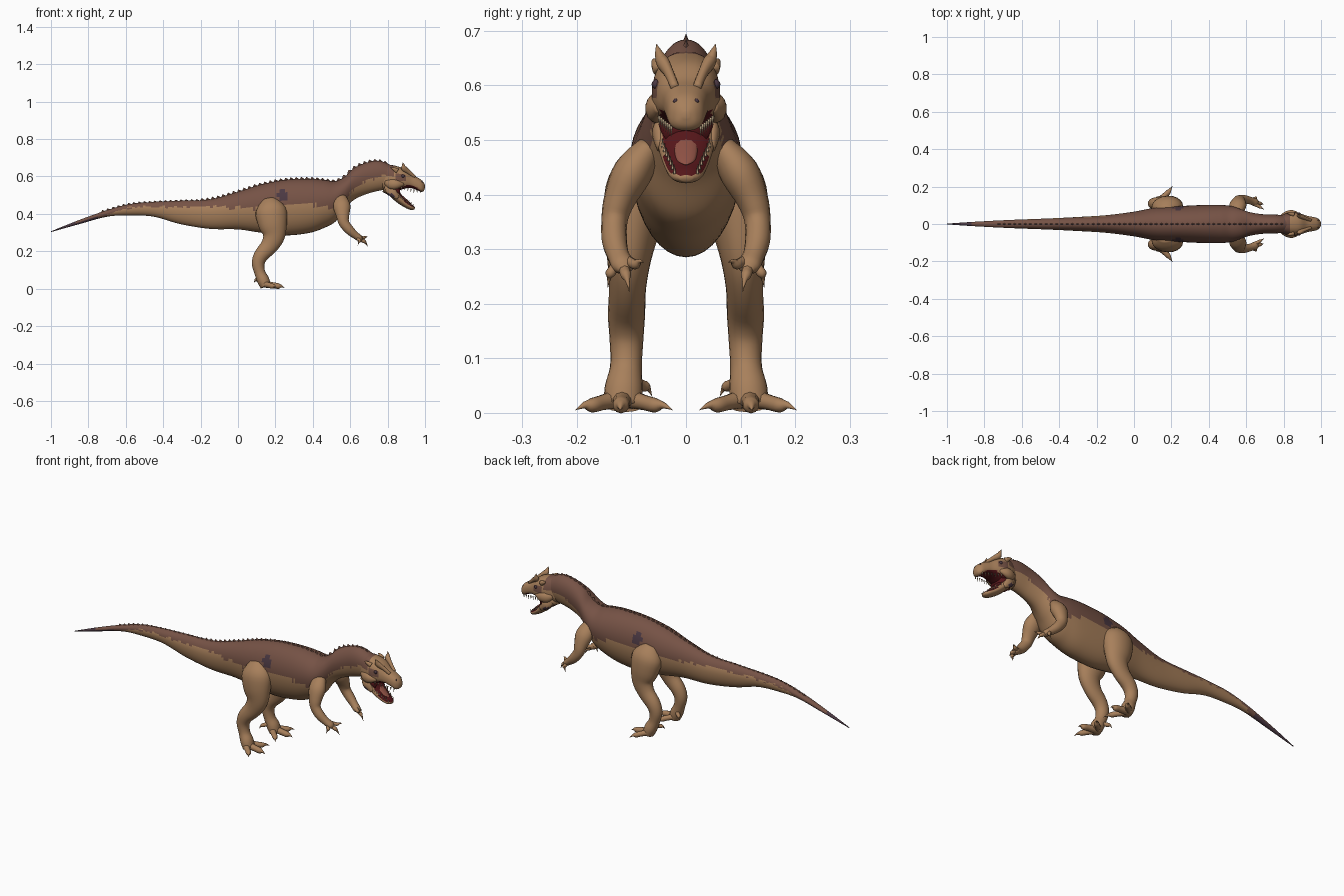
import bpy, bmesh, math, random
from mathutils import Vector

random.seed(4)


def material(name, rgb):
    m = bpy.data.materials.new(name)
    m.diffuse_color = (*rgb, 1)
    return m


TAN, BROWN, DARK, RED, TONGUE, IVORY = range(6)
MATS = [material("tan_skin", (0.39, 0.215, 0.105)),
        material("brown_back", (0.18, 0.085, 0.06)),
        material("dark_purple", (0.07, 0.04, 0.055)),
        material("mouth_red", (0.09, 0.008, 0.01)),
        material("tongue_pink", (0.28, 0.085, 0.06)),
        material("tooth_ivory", (0.5, 0.38, 0.24))]


def spline(rows, n):
    """Catmull-Rom interpolation of equal-length rows."""
    rows = [Vector(r) for r in rows]
    out = []
    for i in range(len(rows) - 1):
        a, b, c, d = (rows[max(0, i - 1)], rows[i], rows[i + 1],
                      rows[min(len(rows) - 1, i + 2)])
        for k in range(n):
            t = k / n
            out.append(0.5 * (2 * b + (c - a) * t + (2 * a - 5 * b + 4 * c - d) * t * t
                              + (3 * b - a - 3 * c + d) * t ** 3))
    return out + [rows[-1]]


def finish(name, bm, color=TAN, mirror=False, smooth=True):
    bmesh.ops.recalc_face_normals(bm, faces=bm.faces)
    bm.normal_update()
    for f in bm.faces:
        f.smooth = smooth
        f.material_index = color(f.calc_center_median(), f.normal) if callable(color) else color
    me = bpy.data.meshes.new(name)
    bm.to_mesh(me)
    bm.free()
    for m in MATS:
        me.materials.append(m)
    ob = bpy.data.objects.new(name, me)
    bpy.context.collection.objects.link(ob)
    if mirror:
        ob.modifiers.new("mirror", 'MIRROR').use_axis = (False, True, False)
        ob.modifiers["mirror"].use_mirror_merge = False
    return ob


def add_loft(bm, rings):
    vs = [[bm.verts.new(p) for p in r] for r in rings]
    n = len(vs[0])
    for a, b in zip(vs, vs[1:]):
        for i in range(n):
            j = (i + 1) % n
            bm.faces.new((a[i], a[j], b[j], b[i]))
    bm.faces.new(vs[0])
    bm.faces.new(vs[-1])


def section(x, top, bot, w, widest=0.55, p=1.0, n=36):
    """Upright cross-section ring at x."""
    mid = bot + widest * (top - bot)
    pts = []
    for i in range(n):
        a = 2 * math.pi * i / n
        s, c = math.sin(a), math.cos(a)
        h = top - mid if c > 0 else mid - bot
        pts.append((x, w * math.copysign(abs(s) ** p, s), mid + h * math.copysign(abs(c) ** p, c)))
    return pts


def add_tube(bm, rows, sides=14, n=4):
    """Limb along rows of (x, y, z, fore-aft radius, sideways radius)."""
    rows = spline(rows, n)
    rings = []
    for i, r in enumerate(rows):
        t = (Vector(rows[min(i + 1, len(rows) - 1)][:3]) - Vector(rows[max(i - 1, 0)][:3])).normalized()
        ref = Vector((0, 1, 0))
        side = (ref - t * ref.dot(t)).normalized()
        up = t.cross(side)
        ring = []
        for k in range(sides):
            a = 2 * math.pi * k / sides
            ring.append(Vector(r[:3]) + up * (max(r[3], 0.0004) * math.cos(a))
                        + side * (max(r[4], 0.0004) * math.sin(a)))
        rings.append(ring)
    add_loft(bm, rings)


def tubes(name, paths, color=TAN, mirror=True, sides=14):
    bm = bmesh.new()
    for p in paths:
        add_tube(bm, p, sides)
    return finish(name, bm, color, mirror)


# Body, tail and neck: x, top, bottom, half width, height of the back colour
BODY = spline([(-1.0, .307, .303, .002, .2), (-.85, .367, .345, .012, .3), (-.70, .42, .385, .02, .39),
               (-.58, .452, .392, .025, .432), (-.45, .464, .385, .03, .438), (-.31, .470, .346, .037, .44),
               (-.15, .478, .320, .047, .438), (0, .518, .317, .066, .432), (.12, .556, .30, .088, .435),
               (.25, .582, .285, .096, .452), (.38, .588, .298, .102, .452), (.46, .582, .325, .102, .436),
               (.52, .575, .358, .096, .436), (.57, .598, .425, .080, .475), (.62, .644, .475, .063, .535),
               (.69, .675, .507, .052, .575), (.76, .683, .525, .050, .60), (.83, .655, .535, .045, .605)], 9)


def body_at(x):
    for a, b in zip(BODY, BODY[1:]):
        if a[0] <= x <= b[0]:
            return a.lerp(b, (x - a[0]) / (b[0] - a[0]))
    return BODY[-1]


def body_color(c, n):
    if c.x < -.87 or (c.x < -.74 and n.z < -.2):
        return DARK
    if ((c.x - .24) / .028) ** 2 + ((c.z - .50) / .026) ** 2 < 1:
        return DARK
    edge = body_at(c.x)[4] + random.uniform(-.007, .007)
    return BROWN if c.z > edge else TAN


bm = bmesh.new()
add_loft(bm, [section(*r[:4]) for r in BODY])
finish("body", bm, body_color)

# Row of scales down the spine
bm = bmesh.new()
x = -.72
while x < .82:
    z = body_at(x)[1]
    s = .011 if x > -.2 else .007
    base = [bm.verts.new((x + dx, dy, body_at(x + dx)[1] - .004))
            for dx, dy in ((-.015, 0), (0, .006), (.015, 0), (0, -.006))]
    tip = bm.verts.new((x - .006, 0, z + s))
    for i in range(4):
        bm.faces.new((base[i], base[(i + 1) % 4], tip))
    bm.faces.new(base)
    x += .028
finish("spine_scales", bm, BROWN, smooth=False)


# Skull: x, top, bottom, half width
def skull_color(c, n):
    if n.z < -.6 and .84 < c.x < .975:
        return RED
    if c.x < .835 and c.z > .605:
        return BROWN
    if .84 < c.x < .895 and .578 < c.z < .612:
        return BROWN
    return TAN


bm = bmesh.new()
add_loft(bm, [section(*r, 0.4, 0.8, 28) for r in spline(
    [(.77, .655, .535, .04), (.81, .662, .52, .056), (.85, .655, .522, .063), (.89, .64, .535, .056),
     (.925, .612, .538, .044), (.955, .597, .528, .038), (.98, .582, .517, .032), (.994, .566, .524, .02),
     (1.0, .552, .54, .006)], 5)])
finish("skull", bm, skull_color)

# Lower jaw, open, with red inner face
tubes("lower_jaw", [[(.785, 0, .545, .03, .045), (.825, 0, .523, .03, .055), (.86, 0, .483, .024, .050),
                     (.90, 0, .450, .018, .039), (.93, 0, .434, .014, .028), (.945, 0, .430, .006, .012)]],
      lambda c, n: RED if n.z > .45 and n.x > .1 and c.x > .835 and abs(c.y) < .04 else TAN, False, 20)

# Mouth lining and tongue
bm = bmesh.new()
add_loft(bm, [section(*r, 0.6, 0.9, 20) for r in
              ((.80, .56, .50, .045), (.845, .55, .495, .05), (.866, .545, .482, .042))])
finish("mouth_lining", bm, RED)
tubes("tongue", [[(.855, 0, .508, .008, .022), (.885, 0, .483, .008, .022),
                  (.91, 0, .463, .006, .017), (.925, 0, .455, .001, .003)]], TONGUE, False)

# Teeth along both jaws
teeth = []
for i in range(7):
    t = i / 6
    x, y = .875 + .10 * t, .049 - .022 * t
    z = .538 - .018 * t
    teeth.append([(x, y, z + .006, .004, .003), (x - .002, y, z - .014, 0, 0)])
    x, y = .868 + .068 * t, .043 - .022 * t
    z = .490 - .048 * t
    teeth.append([(x, y, z - .004, .0035, .003), (x + .002, y, z + .013, 0, 0)])
tubes("teeth", teeth, IVORY, True, 5)

# Brow horns, cheeks, eyes and nostrils
tubes("brow_horn", [[(.945, .02, .596, .008, .008), (.915, .031, .622, .011, .009),
                     (.888, .043, .643, .015, .012), (.884, .050, .66, .008, .007),
                     (.880, .054, .676, 0, 0)],
                    [(.85, .05, .63, .014, .012), (.83, .057, .642, .008, .007), (.815, .06, .648, 0, 0)]])
tubes("cheek", [[(.79, .038, .57, .015, .012), (.82, .05, .56, .028, .02), (.85, .056, .558, .024, .018),
                 (.885, .05, .56, .008, .006)],
                [(.80, .035, .54, .02, .012), (.825, .048, .515, .024, .014), (.855, .046, .485, .01, .008)]],
      lambda c, n: DARK if c.z < .51 and c.x < .835 and n.y > .3 else TAN)
bm = bmesh.new()
for pos, r in (((.882, .054, .602), .009), ((.982, .019, .571), .005)):
    ret = bmesh.ops.create_uvsphere(bm, u_segments=10, v_segments=6, radius=r)
    bmesh.ops.translate(bm, verts=ret["verts"], vec=pos)
finish("eyes_and_nostrils", bm, DARK, True)

# Hind legs
tubes("hind_leg", [[(.165, .065, .475, .04, .03), (.175, .085, .42, .082, .058), (.185, .098, .35, .078, .054),
                    (.192, .104, .285, .06, .041), (.168, .107, .23, .047, .034), (.125, .109, .18, .039, .034),
                    (.108, .109, .135, .034, .031), (.117, .110, .085, .029, .029),
                    (.135, .114, .045, .033, .035), (.148, .116, .012, .028, .034)]], TAN, True, 20)


# Toes with claws
def digit(a, b, c, r):
    """Tapered digit from a to b ending in a hooked claw at c."""
    a, b, c = Vector(a), Vector(b), Vector(c)
    m = a.lerp(b, .6)
    hook = b.lerp(c, .45) + Vector((0, 0, .004))
    return [(*a, r, r), (*m, r * .8, r * .8), (*b, r * .75, r * .75),
            (*hook, r * .36, r * .36), (*c, 0, 0)]


tubes("toes", [digit((.135, .116, .026), (.217, .119, .014), (.25, .121, .004), .02),
               digit((.135, .125, .026), (.185, .172, .014), (.206, .203, .005), .018),
               digit((.135, .105, .026), (.187, .057, .014), (.212, .024, .005), .018),
               digit((.12, .095, .055), (.097, .074, .048), (.085, .062, .03), .013)], TAN, True, 10)

# Arms
tubes("arm", [[(.545, .065, .485, .035, .025), (.555, .098, .44, .046, .036), (.56, .122, .39, .035, .029),
               (.567, .131, .352, .028, .024), (.595, .131, .315, .025, .023), (.625, .124, .288, .02, .02),
               (.65, .115, .270, .017, .021), (.662, .112, .262, .008, .012)]], TAN, True, 16)
tubes("fingers", [digit((.642, .108, .277), (.672, .092, .272), (.697, .077, .276), .012),
                  digit((.645, .115, .27), (.675, .11, .252), (.695, .104, .222), .013),
                  digit((.637, .125, .275), (.65, .139, .255), (.64, .143, .23), .012)], TAN, True, 8)
